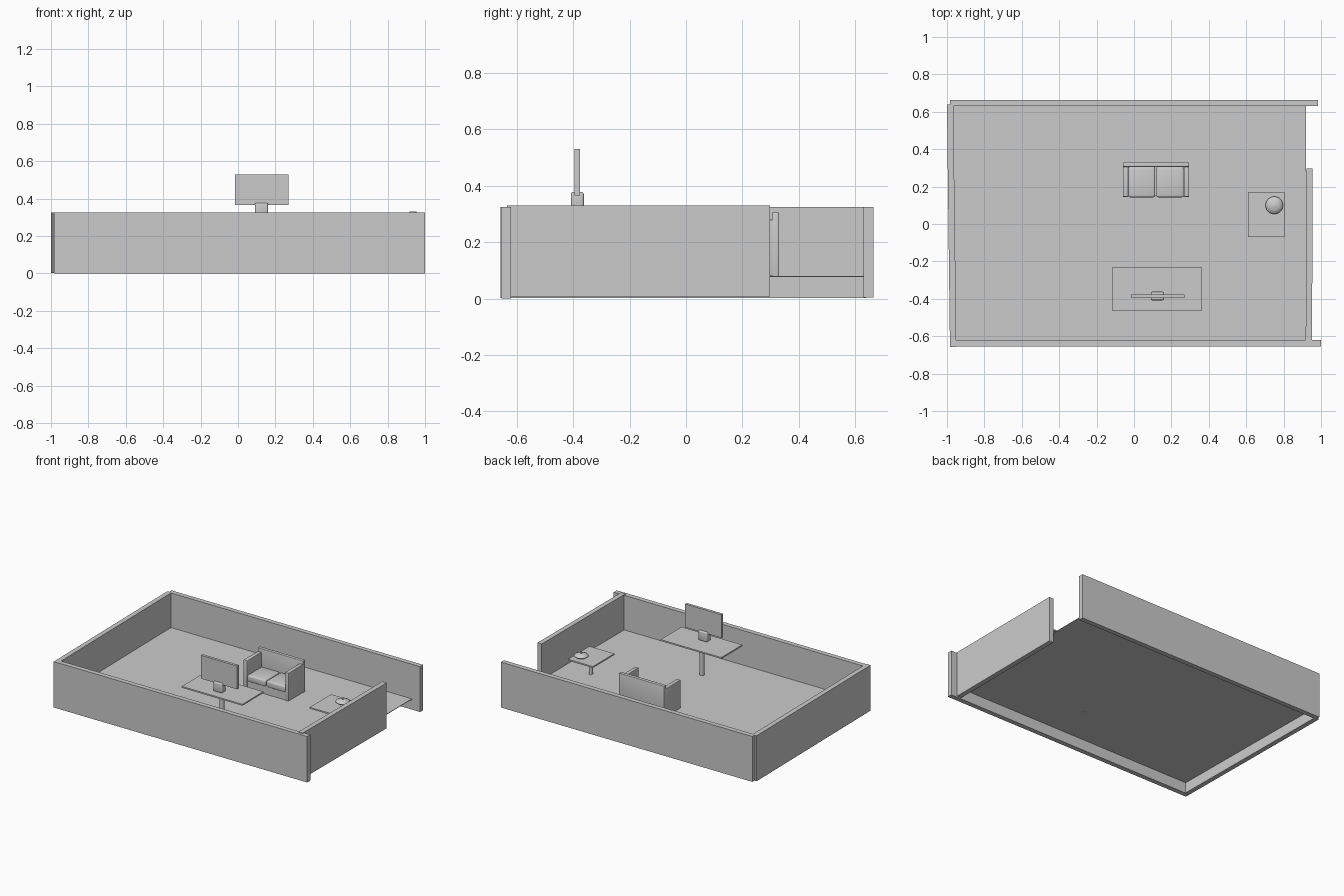
import bpy, bmesh, math
from mathutils import Matrix

if "Cube" in bpy.data.objects:
    bpy.data.objects.remove(bpy.data.objects["Cube"])

grey = bpy.data.materials.new("plain_grey")
grey.diffuse_color = (0.6, 0.6, 0.6, 1)
grey.use_nodes = True
grey.node_tree.nodes["Principled BSDF"].inputs["Base Color"].default_value = grey.diffuse_color

FLOOR = 0.08   # floor level inside the walls
DESK = 0.31    # desk surface
SIDE = 0.205   # side table surface


def finish(name, bm, smooth=False):
    mesh = bpy.data.meshes.new(name)
    bm.to_mesh(mesh)
    bm.free()
    mesh.materials.append(grey)
    ob = bpy.data.objects.new(name, mesh)
    bpy.context.collection.objects.link(ob)
    if smooth:
        bpy.ops.object.select_all(action='DESELECT')
        ob.select_set(True)
        bpy.context.view_layer.objects.active = ob
        bpy.ops.object.shade_smooth_by_angle(angle=math.radians(40))
    return ob


def box(name, x, y, z, bevel=0.0):
    """Box from (min, max) pairs on each axis."""
    bm = bmesh.new()
    size = [b - a for a, b in (x, y, z)]
    mid = [(a + b) / 2 for a, b in (x, y, z)]
    bmesh.ops.create_cube(bm, size=1, matrix=Matrix.Translation(mid) @ Matrix.Diagonal((*size, 1)))
    if bevel:
        bmesh.ops.bevel(bm, geom=bm.edges[:], offset=bevel, segments=3, profile=0.5, affect='EDGES')
    return finish(name, bm, bevel > 0)


def wall(name, p, q, z, thick=0.034):
    """Upright slab whose centre line runs from p to q."""
    dx, dy = q[0] - p[0], q[1] - p[1]
    mid = ((p[0] + q[0]) / 2, (p[1] + q[1]) / 2, (z[0] + z[1]) / 2)
    bm = bmesh.new()
    bmesh.ops.create_cube(bm, size=1, matrix=Matrix.Translation(mid)
                          @ Matrix.Rotation(math.atan2(dy, dx), 4, 'Z')
                          @ Matrix.Diagonal((math.hypot(dx, dy), thick, z[1] - z[0], 1)))
    return finish(name, bm)


def lathe(name, x, y, profile, steps=24):
    """Spin (radius, height) points about a vertical axis."""
    bm = bmesh.new()
    verts = [bm.verts.new((x + r, y, z)) for r, z in profile]
    edges = [bm.edges.new(pair) for pair in zip(verts, verts[1:])]
    bmesh.ops.spin(bm, geom=verts + edges, cent=(x, y, 0), axis=(0, 0, 1),
                   angle=math.tau, steps=steps)
    bmesh.ops.remove_doubles(bm, verts=bm.verts[:], dist=1e-5)
    bmesh.ops.recalc_face_normals(bm, faces=bm.faces[:])
    return finish(name, bm, True)


# Room shell
box("floor", (-0.965, 0.92), (-0.63, 0.64), (FLOOR - 0.004, FLOOR))
wall("front_wall", (-0.98, -0.637), (1.0, -0.637), (0.0, 0.325))
wall("back_wall", (-0.985, 0.647), (0.985, 0.647), (0.004, 0.325))
wall("left_wall", (-0.967, -0.657), (-0.983, 0.638), (0.003, 0.325))
wall("right_wall", (0.935, -0.635), (0.938, 0.298), (0.008, 0.33))

# Desk with a single post
box("desk_top", (-0.115, 0.36), (-0.465, -0.23), (DESK - 0.01, DESK))
lathe("desk_post", 0.12, -0.35, [(0, FLOOR - 0.006), (0.016, FLOOR - 0.006), (0.016, DESK - 0.005), (0, DESK - 0.005)])

# Monitor
box("monitor_stand", (0.09, 0.16), (-0.408, -0.362), (DESK, 0.378), 0.008)
box("monitor_screen", (-0.015, 0.27), (-0.395, -0.376), (0.365, 0.53))

# Armchair
box("chair_back", (-0.06, 0.295), (0.305, 0.33), (FLOOR - 0.003, 0.305), 0.004)
for side, x in (("left", (-0.06, -0.03)), ("right", (0.267, 0.295))):
    box(side + "_arm", x, (0.145, 0.31), (FLOOR, 0.28), 0.004)
box("chair_base", (-0.032, 0.269), (0.15, 0.31), (FLOOR, 0.14))
for side, x in (("left", (-0.03, 0.113)), ("right", (0.119, 0.267))):
    box(side + "_cushion", x, (0.143, 0.306), (0.135, 0.18), 0.01)

# Side table with a single post
box("side_table_top", (0.61, 0.805), (-0.07, 0.17), (SIDE - 0.01, SIDE))
lathe("side_table_post", 0.71, 0.05, [(0, FLOOR - 0.004), (0.013, FLOOR - 0.004), (0.013, SIDE - 0.005), (0, SIDE - 0.005)])

# Lidded dish on the side table
lathe("lidded_dish", 0.75, 0.10, [(0, SIDE), (0.03, SIDE), (0.047, SIDE + 0.014), (0.044, SIDE + 0.02),
                                  (0.025, SIDE + 0.029), (0.008, SIDE + 0.032),
                                  (0.008, SIDE + 0.038), (0, SIDE + 0.04)])
